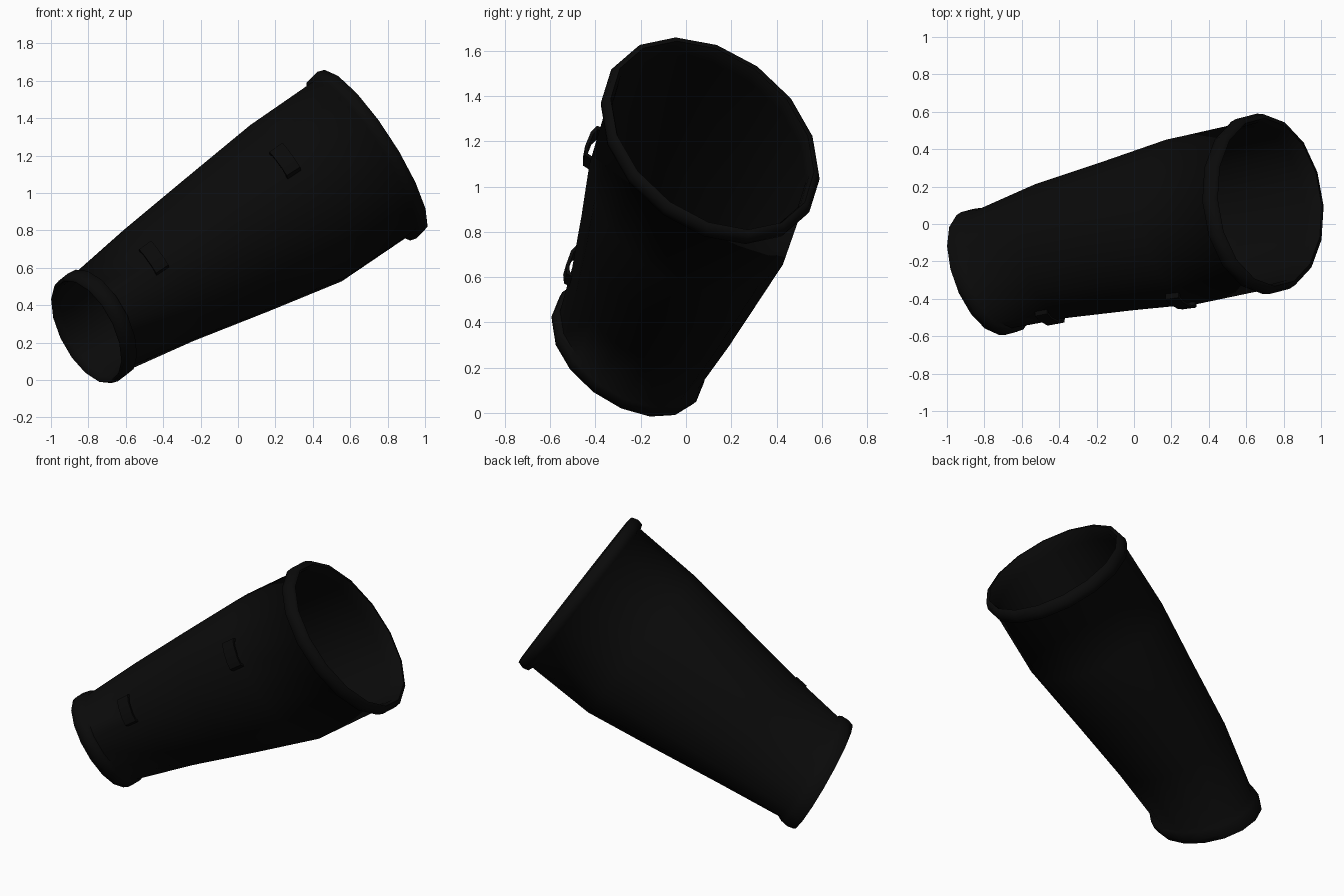
import bpy, bmesh, math
from mathutils import Vector

if "Cube" in bpy.data.objects:
    bpy.data.objects.remove(bpy.data.objects["Cube"])

# Tilted frame: D runs along the tube, H is level, W completes it
ORIGIN = Vector((-0.045, -0.075, 0.7425))
D = Vector((0.829, 0.206, 0.52)).normalized()
H = Vector((-D.y, D.x, 0)).normalized()
W = D.cross(H)
SIDES = 16

black = bpy.data.materials.new("matte_black")
black.diffuse_color = (0.003, 0.003, 0.003, 1)
black.use_nodes = True
black.node_tree.nodes["Principled BSDF"].inputs["Base Color"].default_value = black.diffuse_color

# Tube stations: t along axis, long radius, short radius, long-axis angle,
# centre shift in H and W, plane tilt along H and W
BODY = [(-0.815, 0.355, 0.283, 146, 0.008, 0.0, -0.18, 0.0),
        (-0.43, 0.397, 0.340, 140, 0.028, 0.0, -0.08, -0.02),
        (0.00, 0.455, 0.390, 125, 0.020, -0.01, -0.05, -0.03),
        (0.42, 0.515, 0.437, 118, 0.010, -0.018, -0.05, -0.04),
        (0.84, 0.522, 0.433, 120, 0.0, 0.0, -0.05, -0.05)]
SMALL_RIM = (-0.89, 0.375, 0.302, 146, 0.0, -0.002, -0.22, 0.0)
BIG_RIM = (0.89, 0.558, 0.458, 120, 0.0, 0.0, -0.05, -0.05)


def resized(s, amount, t=None):
    return (s[0] if t is None else t, s[1] + amount, s[2] + amount) + s[3:]


def to_world(t, h, w):
    return ORIGIN + D * t + H * h + W * w


def ring(station):
    t, a, b, deg, dh, dw, kh, kw = station
    phi = math.radians(deg)
    pts = []
    for i in range(SIDES):
        u = 2 * math.pi * (i + 0.5) / SIDES - phi + math.radians(130)
        p, q = a * math.cos(u), b * math.sin(u)
        h = p * math.cos(phi) - q * math.sin(phi)
        w = p * math.sin(phi) + q * math.cos(phi)
        pts.append(to_world(t + kh * h + kw * w, dh + h, dw + w))
    return pts


def surface_point(t, angle, lift):
    """Point above the body at a given angle around the axis."""
    k = max(i for i in range(len(BODY) - 1) if BODY[i][0] <= t)
    lo, hi = BODY[k], BODY[k + 1]
    f = (t - lo[0]) / (hi[0] - lo[0])
    _, a, b, deg, dh, dw, _, _ = [x + (y - x) * f for x, y in zip(lo, hi)]
    c = angle - math.radians(deg)
    r = 1 / math.sqrt((math.cos(c) / a) ** 2 + (math.sin(c) / b) ** 2) + lift
    return to_world(t, dh + r * math.cos(angle), dw + r * math.sin(angle))


def finish(name, bm, angle):
    bmesh.ops.recalc_face_normals(bm, faces=bm.faces)
    mesh = bpy.data.meshes.new(name)
    bm.to_mesh(mesh)
    bm.free()
    mesh.materials.append(black)
    obj = bpy.data.objects.new(name, mesh)
    bpy.context.collection.objects.link(obj)
    bpy.ops.object.select_all(action='DESELECT')
    obj.select_set(True)
    bpy.context.view_layer.objects.active = obj
    bpy.ops.object.shade_smooth_by_angle(angle=math.radians(angle))


def bridge_loops(name, loops, angle):
    """Join closed loops in sequence, wrapping the last to the first."""
    bm = bmesh.new()
    rows = [[bm.verts.new(p) for p in loop] for loop in loops]
    for j, row in enumerate(rows):
        nxt = rows[(j + 1) % len(rows)]
        for i in range(SIDES):
            k = (i + 1) % SIDES
            bm.faces.new((row[i], row[k], nxt[k], nxt[i]))
    finish(name, bm, angle)


# Hollow sleeve: outer wall, rolled wide rim, inner wall, rolled narrow rim
profile = BODY + [
    resized(BIG_RIM, -0.008, 0.85), resized(BIG_RIM, 0.0, 0.885),
    resized(BIG_RIM, -0.012, 0.925), resized(BIG_RIM, -0.035, 0.93),
    resized(BIG_RIM, -0.05, 0.89)]
profile += [resized(s, -0.022) for s in reversed(BODY)]
profile += [
    resized(SMALL_RIM, -0.035, -0.88), resized(SMALL_RIM, -0.025, -0.92),
    resized(SMALL_RIM, -0.01, -0.92), resized(SMALL_RIM, 0.0, -0.885),
    resized(SMALL_RIM, -0.004, -0.835)]
bridge_loops("sleeve", [ring(s) for s in profile], 75)


# Raised strap loops on the front side
def strap_loop(name, t, angle, span, width, height):
    arch = [(-1, -0.02), (-0.85, height - 0.008), (-0.4, height),
            (0.4, height), (0.85, height - 0.008), (1, -0.02)]
    bm = bmesh.new()
    rows = []
    for f, lift in arch:
        inner = f * (0.85 if abs(f) > 0.5 else 1)
        rows.append([bm.verts.new(surface_point(t + e * width / 2, angle + g * span, l))
                     for e, g, l in ((-1, f, lift), (1, f, lift),
                                     (1, inner, lift - 0.014), (-1, inner, lift - 0.014))])
    for r0, r1 in zip(rows, rows[1:]):
        for i in range(4):
            j = (i + 1) % 4
            bm.faces.new((r0[i], r0[j], r1[j], r1[i]))
    bm.faces.new(rows[0])
    bm.faces.new(rows[-1])
    finish(name, bm, 30)


strap_loop("upper_strap_loop", 0.40, math.radians(146), 0.19, 0.085, 0.034)
strap_loop("lower_strap_loop", -0.47, math.radians(152), 0.24, 0.08, 0.026)
